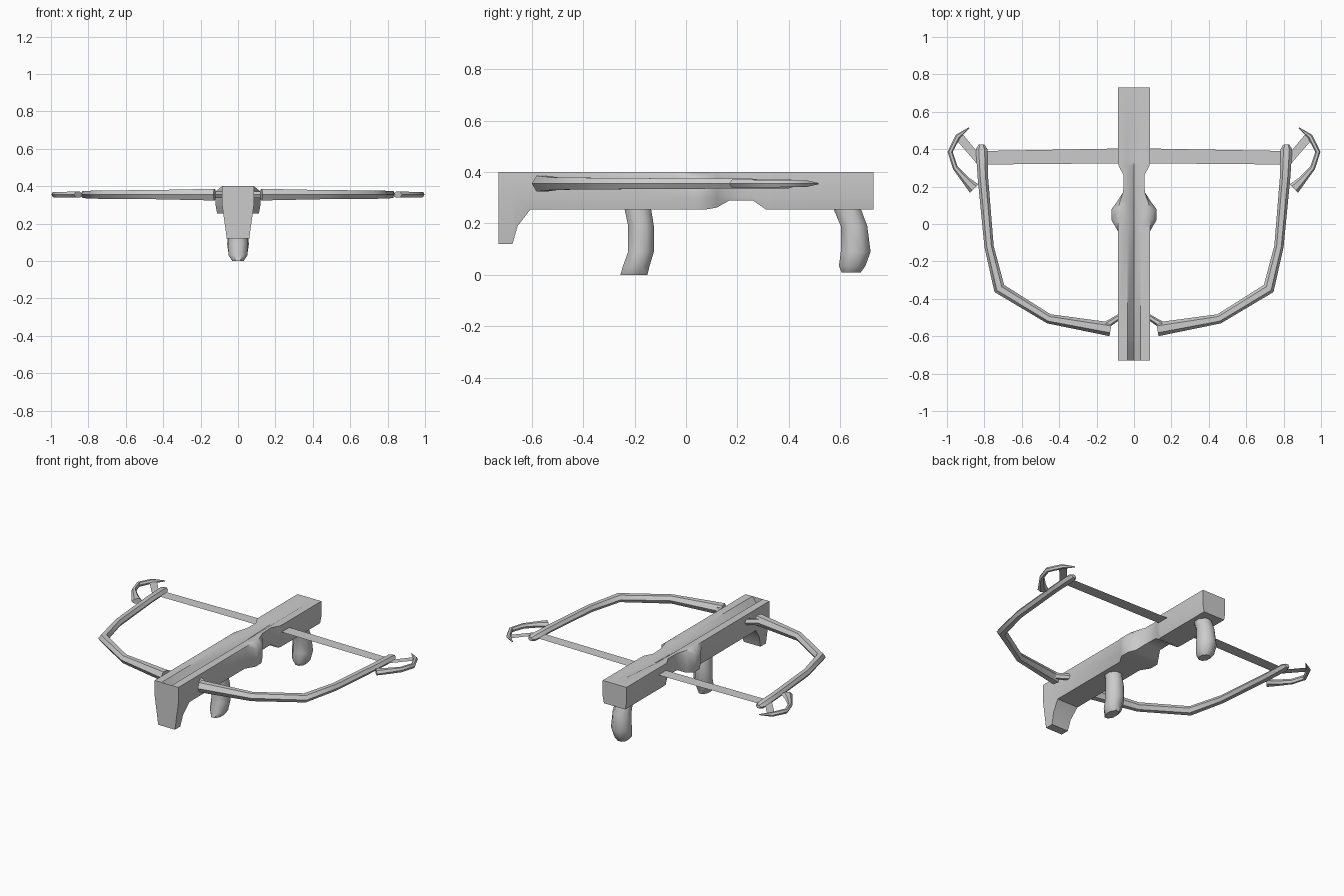
import bpy, bmesh, math
from mathutils import Vector

if "Cube" in bpy.data.objects:
    bpy.data.objects.remove(bpy.data.objects["Cube"])

Z = 0.355  # height of the bow plane


def finish(name, bm, angle=40):
    bmesh.ops.recalc_face_normals(bm, faces=bm.faces)
    me = bpy.data.meshes.new(name)
    bm.to_mesh(me)
    bm.free()
    ob = bpy.data.objects.new(name, me)
    bpy.context.collection.objects.link(ob)
    bpy.ops.object.select_all(action='DESELECT')
    ob.select_set(True)
    bpy.context.view_layer.objects.active = ob
    bpy.ops.object.shade_smooth_by_angle(angle=math.radians(angle))
    return ob


def loft(name, rings, angle=40):
    bm = bmesh.new()
    vs = [[bm.verts.new(p) for p in r] for r in rings]
    n = len(rings[0])
    for a, b in zip(vs, vs[1:]):
        for i in range(n):
            j = (i + 1) % n
            bm.faces.new((a[i], a[j], b[j], b[i]))
    caps = [bm.faces.new(vs[0]), bm.faces.new(vs[-1])]
    bmesh.ops.triangulate(bm, faces=caps)
    return finish(name, bm, angle)


def tube(name, path, side, n=6):
    """Mitred tube in the bow plane; path holds x, y, half width, half height."""
    pts = [Vector((side * p[0], p[1], Z)) for p in path]
    rings = []
    for i, p in enumerate(pts):
        d = Vector()
        if i > 0:
            d += (p - pts[i - 1]).normalized()
        if i < len(pts) - 1:
            d += (pts[i + 1] - p).normalized()
        d.normalize()
        across = Vector((-d.y, d.x, 0))
        rw, rz = path[i][2:]
        rings.append([p + across * rw * math.cos(k * math.tau / n)
                      + Vector((0, 0, rz * math.sin(k * math.tau / n))) for k in range(n)])
    return loft(name, rings)


def strip(name, outline):
    bm = bmesh.new()
    bm.faces.new([bm.verts.new((x, y, Z)) for x, y in outline])
    return finish(name, bm)


# Stock: y, top half width, side half width, bottom half width, bottom z, groove depth
stock = [(-0.73, .085, .085, .06, .12, .05), (-0.675, .085, .085, .06, .12, .05),
         (-0.655, .085, .085, .066, .19, .05), (-0.605, .085, .085, .076, .255, .045),
         (-0.04, .085, .085, .076, .255, .03), (0.02, .085, .12, .112, .255, .03),
         (0.08, .085, .12, .112, .255, .03), (0.12, .075, .09, .085, .262, .028),
         (0.17, .058, .058, .055, .29, .026), (0.26, .055, .055, .052, .29, .024),
         (0.31, .082, .082, .072, .255, .022), (0.34, .085, .085, .076, .255, .02),
         (0.66, .085, .085, .076, .255, 0), (0.73, .085, .085, .076, .255, 0)]
rings = []
for y, wt, ws, wb, zb, g in stock:
    half = [(.036, .4), (wt, .4), (ws, .372), (ws, .3), (wb, zb)]
    rings.append([(0, y, .4 - g)] + [(x, y, z) for x, z in half]
                 + [(-x, y, z) for x, z in reversed(half)])
loft("stock", rings)

# Grips: z, front y, back y, half width
grips = {
    "front_grip": [(.27, -.242, -.138, .045), (.19, -.225, -.125, .052),
                   (.09, -.225, -.125, .054), (.03, -.247, -.143, .05), (.0, -.255, -.15, .03)],
    "rear_grip": [(.27, .568, .675, .045), (.19, .602, .705, .052),
                  (.09, .602, .718, .058), (.035, .595, .698, .05), (.01, .605, .68, .03)],
}
for name, levels in grips.items():
    rings = []
    for z, y0, y1, w in levels:
        c, h = (y0 + y1) / 2, (y1 - y0) / 2
        rings.append([(w * math.cos(a), c + h * math.sin(a), z)
                      for a in [math.tau * (k + .5) / 8 for k in range(8)]])
        # stretch the octagon so its flats reach the measured limits
        s = 1 / math.cos(math.pi / 8)
        rings[-1] = [(x * s, c + (y - c) * s, zz) for x, y, zz in rings[-1]]
    loft(name, rings, 50)

# Bow: limbs, brackets and end hooks, mirrored left and right
limb = [(.125, -.563, .037, .036), (.455, -.507, .026, .028), (.72, -.345, .032, .026),
        (.775, -.12, .025, .024), (.808, .25, .028, .022), (.815, .4, .031, .021),
        (.815, .425, .016, .012)]
bracket = [(.06, -.485, .016, .02), (.1, -.51, .016, .02), (.16, -.548, .02, .022)]
hook = [(.855, .19, .032, .018), (.895, .23, .022, .018), (.955, .3, .014, .017),
        (.983, .385, .014, .016), (.942, .468, .014, .014), (.882, .514, .003, .003)]
for side, label in ((1, "right"), (-1, "left")):
    tube(label + "_limb", limb, side)
    tube(label + "_bracket", bracket, side)
    tube(label + "_hook", hook, side)
    strip(label + "_hook_strap", [(side * x, y) for x, y in
                                  ((.82, .3), (.955, .455), (.92, .485), (.82, .365))])

# Flat bow string
strip("bow_string", [(-.815, .318), (0, .325), (.815, .318), (.815, .39), (0, .405), (-.815, .39)])
